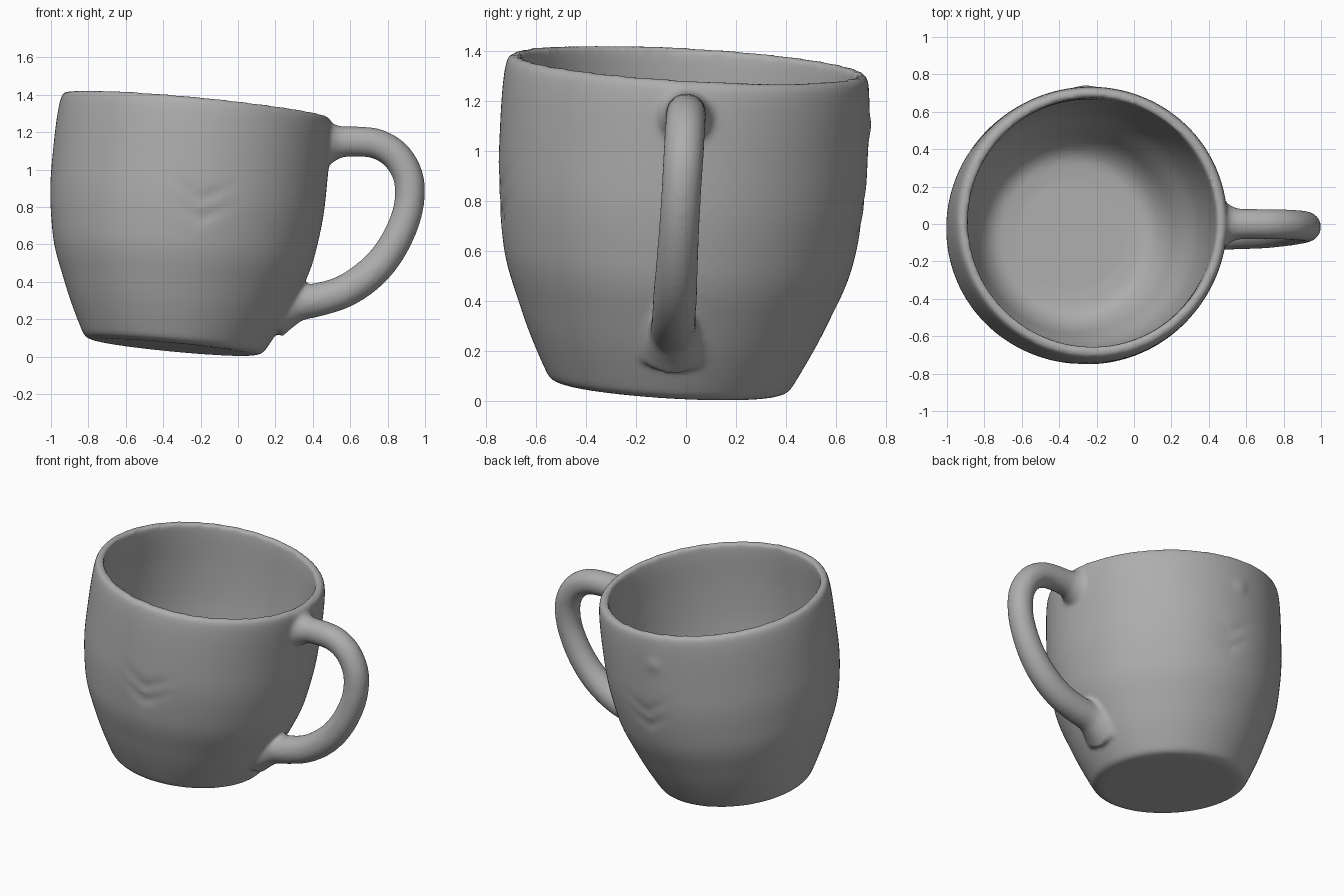
import bpy, bmesh, math
from mathutils import Vector

if "Cube" in bpy.data.objects:
    bpy.data.objects.remove(bpy.data.objects["Cube"])

grey = bpy.data.materials.new("clay_grey")
grey.diffuse_color = (0.42, 0.42, 0.42, 1)
grey.use_nodes = True
grey.node_tree.nodes["Principled BSDF"].inputs["Base Color"].default_value = grey.diffuse_color

BASE = Vector((-0.345, -0.065, 0.05))
AXIS = Vector((0.095, 0.058, 1)).normalized()
TILT = Vector((0, 0, 1)).rotation_difference(AXIS)


def spline(points, steps):
    """Catmull-Rom interpolation through points."""
    p = [Vector(q) for q in points]
    p = [2 * p[0] - p[1]] + p + [2 * p[-1] - p[-2]]
    out = []
    for i in range(1, len(p) - 2):
        a, b, c, d = p[i - 1:i + 3]
        for k in range(steps):
            t = k / steps
            out.append(0.5 * (2 * b + (c - a) * t + (2 * a - 5 * b + 4 * c - d) * t * t
                              + (3 * b - a - 3 * c + d) * t ** 3))
    return out + [p[-2]]


def loft(name, rings):
    """Closed solid through a list of equal rings."""
    bm = bmesh.new()
    loops = [[bm.verts.new(co) for co in ring] for ring in rings]
    n = len(loops[0])
    for a, b in zip(loops, loops[1:]):
        for i in range(n):
            j = (i + 1) % n
            bm.faces.new((a[i], a[j], b[j], b[i]))
    bm.faces.new(loops[0])
    bm.faces.new(loops[-1])
    bmesh.ops.recalc_face_normals(bm, faces=bm.faces)
    mesh = bpy.data.meshes.new(name)
    bm.to_mesh(mesh)
    bm.free()
    mesh.materials.append(grey)
    ob = bpy.data.objects.new(name, mesh)
    bpy.context.collection.objects.link(ob)
    return ob


def hand_marks(x, h):
    """Shallow pressed chevrons and a wavy surface."""
    s = x - 0.08
    fade = math.exp(-(s / 0.13) ** 2)
    d = 0.0
    for level in (0.66, 0.76):
        d -= 0.011 * fade * math.exp(-((h - level - 0.55 * abs(s)) / 0.03) ** 2)
    return d


def turned(name, profile, steps, marks=False):
    rings = []
    for r, h in spline(profile, steps):
        ring = []
        for i in range(128):
            a = math.tau * i / 128
            x, y = math.cos(a), math.sin(a)
            rr = r
            if marks:
                rr += hand_marks(x * r, h) + 0.003 * math.sin(3 * a + 5 * h)
                if y > 0:  # small thumb dimple on the back
                    rr += 0.014 * math.exp(-((x * r + 0.02) ** 2 + (h - 1.1) ** 2) / 0.0014)
            ring.append(BASE + TILT @ Vector((x * rr, y * rr, h)))
        rings.append(ring)
    return loft(name, rings)


# Tilted cup: outer solid and the hollow inside it
cup = turned("mug", [(0.43, 0.0), (0.475, 0.015), (0.505, 0.06), (0.575, 0.2), (0.63, 0.33),
                     (0.68, 0.46), (0.708, 0.58), (0.734, 0.78), (0.738, 1.0),
                     (0.735, 1.18), (0.725, 1.275), (0.708, 1.305)], 7, True)
hollow = turned("hollow", [(0.3, 0.09), (0.42, 0.11), (0.5, 0.19), (0.56, 0.33), (0.61, 0.46),
                           (0.64, 0.58), (0.662, 0.78), (0.668, 1.0), (0.665, 1.2),
                           (0.668, 1.29), (0.68, 1.4)], 4)

# Handle: tube along a curve (x, z, radius), flared at both joints
path = [(0.44, 1.145, 0.14), (0.495, 1.145, 0.112), (0.55, 1.148, 0.085), (0.64, 1.15, 0.081),
        (0.75, 1.135, 0.081), (0.85, 1.07, 0.081), (0.913, 0.95, 0.081), (0.912, 0.8, 0.08),
        (0.86, 0.65, 0.082), (0.78, 0.52, 0.085), (0.68, 0.42, 0.088), (0.56, 0.345, 0.088),
        (0.43, 0.305, 0.09), (0.33, 0.288, 0.096), (0.27, 0.275, 0.12), (0.2, 0.26, 0.16)]
pts = spline(path, 5)
rings = []
for i, p in enumerate(pts):
    q, o = pts[min(i + 1, len(pts) - 1)], pts[max(i - 1, 0)]
    side = Vector((-(q.y - o.y), 0, q.x - o.x)).normalized()
    centre = Vector((p.x, -0.052 * (1.15 - p.y) / 0.87, p.y))
    rings.append([centre + p.z * (side * math.cos(a) + Vector((0, 1, 0)) * math.sin(a))
                  for a in (math.tau * k / 32 for k in range(32))])
handle = loft("handle", rings)

# Fuse the parts, hollow the cup and soften every edge
for tool, op in ((handle, 'UNION'), (hollow, 'DIFFERENCE')):
    m = cup.modifiers.new(op.lower(), 'BOOLEAN')
    m.object, m.operation, m.solver = tool, op, 'EXACT'
m = cup.modifiers.new("fuse", 'REMESH')
m.mode, m.voxel_size, m.use_smooth_shade = 'VOXEL', 0.014, True
m = cup.modifiers.new("soften", 'SMOOTH')
m.factor, m.iterations = 0.5, 8

bpy.context.view_layer.objects.active = cup
cup.select_set(True)
for m in list(cup.modifiers):
    bpy.ops.object.modifier_apply(modifier=m.name)
for tool in (handle, hollow):
    bpy.data.objects.remove(tool)
cup.data.materials.clear()
cup.data.materials.append(grey)
cup.data.polygons.foreach_set("material_index", [0] * len(cup.data.polygons))
bpy.ops.object.shade_smooth()
